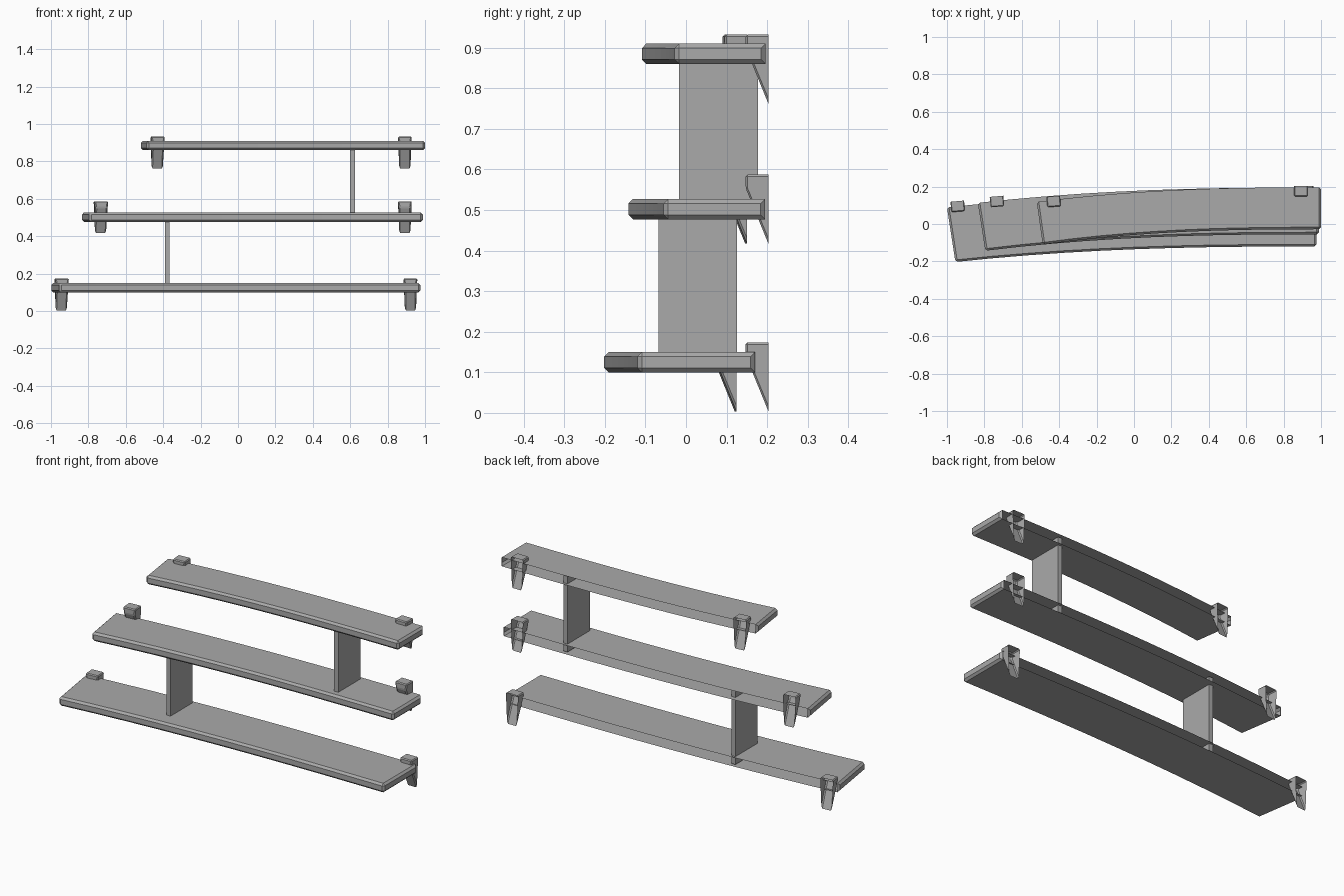
import bpy, bmesh, math
from mathutils import Matrix, Vector

cube = bpy.data.objects.get("Cube")
if cube:
    bpy.data.objects.remove(cube, do_unlink=True)

GREY = (0.4, 0.4, 0.4, 1)
mat = bpy.data.materials.new("plain grey")
mat.use_nodes = True
mat.diffuse_color = GREY
mat.node_tree.nodes["Principled BSDF"].inputs["Base Color"].default_value = GREY


def finish(bm, name):
    mesh = bpy.data.meshes.new(name)
    bm.to_mesh(mesh)
    bm.free()
    mesh.materials.append(mat)
    obj = bpy.data.objects.new(name, mesh)
    bpy.context.collection.objects.link(obj)
    return obj


def prism(points, offset):
    """Extrude a closed outline along an offset."""
    bm = bmesh.new()
    face = bm.faces.new([bm.verts.new(p) for p in points])
    ext = bmesh.ops.extrude_face_region(bm, geom=[face], use_keep_orig=True)
    verts = [g for g in ext["geom"] if isinstance(g, bmesh.types.BMVert)]
    bmesh.ops.translate(bm, verts=verts, vec=offset)
    bmesh.ops.recalc_face_normals(bm, faces=bm.faces)
    return bm


def is_back(face):
    return face.normal.y > 0.9 and abs(face.normal.z) < 0.1


def open_back(bm, width):
    """Chamfer the sharp edges except the back rim, then remove the back."""
    bm.normal_update()
    edges = [e for e in bm.edges
             if e.calc_face_angle(0) > 0.6
             and not (any(is_back(f) for f in e.link_faces)
                      and abs(e.verts[0].co.z - e.verts[1].co.z) < 0.01)]
    bmesh.ops.bevel(bm, geom=edges, offset=width, segments=1,
                    affect='EDGES', clamp_overlap=True)
    bm.normal_update()
    bmesh.ops.delete(bm, geom=[f for f in bm.faces if is_back(f)],
                     context='FACES')


def sweep(left, right, steps=10):
    """Gently bowed edge that flattens out towards the right point."""
    (x0, y0), (x1, y1) = left, right
    return [(x0 + (x1 - x0) * i / steps,
             y1 + (y0 - y1) * (1 - i / steps) ** 2.5)
            for i in range(steps + 1)]


def shelf(name, z, front, back):
    outline = sweep(*front) + sweep(*back)[::-1]
    bm = prism([(x, y, z) for x, y in outline], (0, 0, 0.05))
    open_back(bm, 0.011)
    finish(bm, name)


def bracket(name, x, y, z, angle):
    """Tapered hollow wall clip, open at the back; z is its lower tip."""
    half, depth, height, bend = 0.037, 0.056, 0.17, 0.137
    side = [(0, 0), (-depth, bend), (-depth, height), (0, height)]
    bm = prism([(-half, py, pz) for py, pz in side], (2 * half, 0, 0))
    for v in bm.verts:
        if v.co.z < bend:
            v.co.x *= 0.8
    # the back is a single flat face, dropped to leave a shell
    bm.normal_update()
    bevel = [e for e in bm.edges if not any(is_back(f) for f in e.link_faces)]
    bmesh.ops.bevel(bm, geom=bevel, offset=0.005, segments=1, affect='EDGES')
    bm.normal_update()
    bmesh.ops.delete(bm, geom=[f for f in bm.faces if is_back(f)],
                     context='FACES')
    bm.transform(Matrix.Translation(Vector((x, y, z)))
                 @ Matrix.Rotation(angle, 4, 'Z'))
    finish(bm, name)


def divider(name, x, y0, y1, z0, z1):
    bm = prism([(x, y0, z0), (x, y1, z0), (x, y1, z1), (x, y0, z1)],
               (0.025, 0, 0))
    finish(bm, name)


# Bowed shelves
shelf("bottom_shelf", 0.1, ((-0.955, -0.203), (0.975, -0.12)),
      ((-1.0, 0.09), (0.975, 0.17)))
shelf("middle_shelf", 0.477, ((-0.795, -0.143), (0.988, -0.055)),
      ((-0.835, 0.113), (0.988, 0.195)))
shelf("top_shelf", 0.86, ((-0.488, -0.11), (1.0, -0.028)),
      ((-0.52, 0.118), (1.0, 0.196)))

# Upright dividers, running into the hollow shelves
divider("lower_divider", -0.39, -0.068, 0.126, 0.106, 0.521)
divider("upper_divider", 0.6, -0.017, 0.178, 0.483, 0.904)

# Wall brackets, turned to follow the bow
for level, z, left, right_x in (
        ("bottom", 0.004, (-0.945, 0.122), 0.922),
        ("middle", 0.417, (-0.735, 0.148), 0.892),
        ("top", 0.762, (-0.432, 0.148), 0.892)):
    bracket(level + "_right_bracket", *left, z, math.radians(5))
    bracket(level + "_left_bracket", right_x, 0.203, z, 0)
